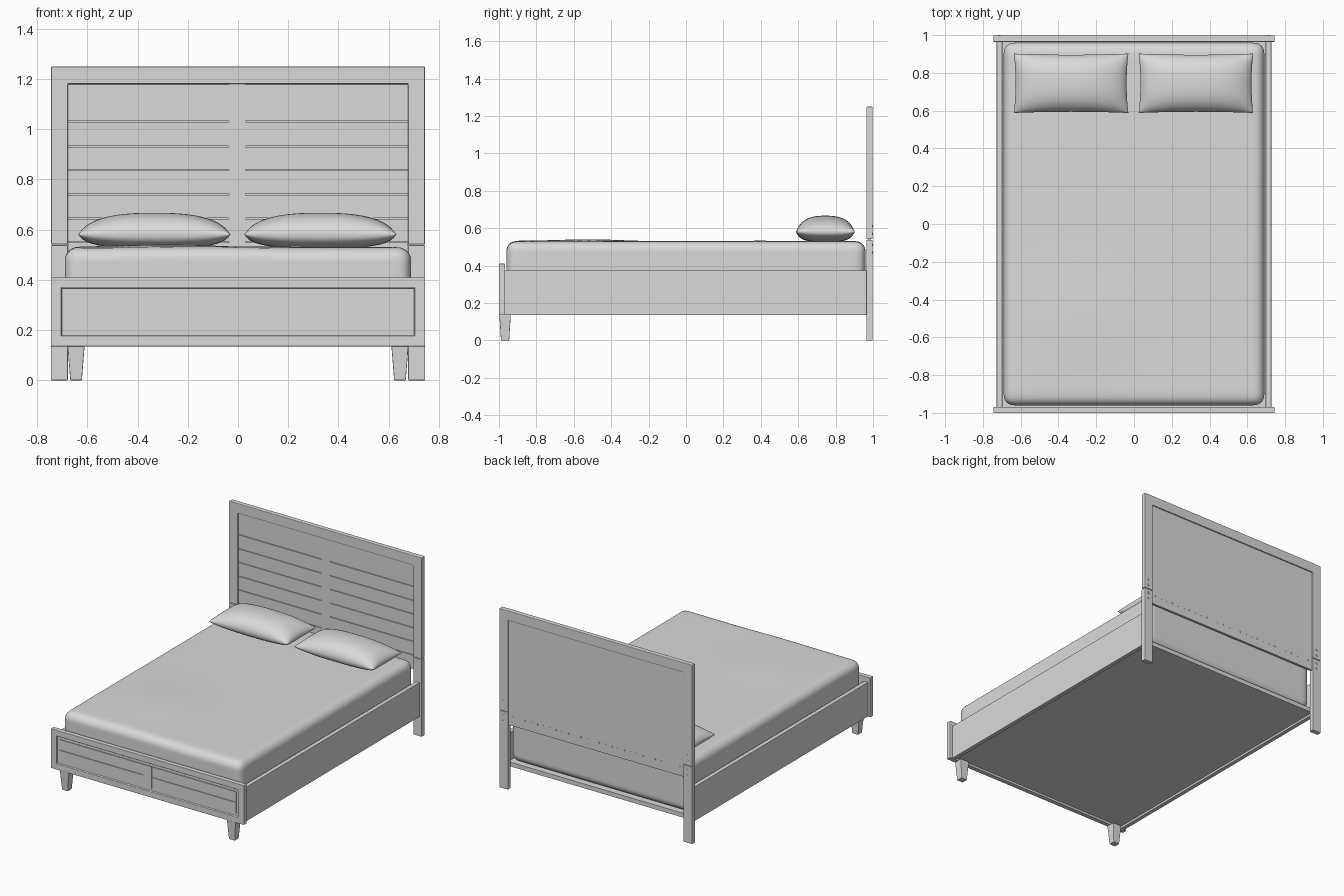
import bpy, bmesh, math
from mathutils import Vector

if "Cube" in bpy.data.objects:
    bpy.data.objects.remove(bpy.data.objects["Cube"])

grey = bpy.data.materials.new("plain grey")
grey.diffuse_color = (0.7, 0.7, 0.7, 1)
grey.use_nodes = True
grey.node_tree.nodes["Principled BSDF"].inputs["Base Color"].default_value = grey.diffuse_color


def finish(name, bm, bevel=0.0, smooth=False):
    bmesh.ops.recalc_face_normals(bm, faces=bm.faces[:])
    me = bpy.data.meshes.new(name)
    bm.to_mesh(me)
    bm.free()
    me.materials.append(grey)
    ob = bpy.data.objects.new(name, me)
    bpy.context.collection.objects.link(ob)
    if smooth:
        for p in me.polygons:
            p.use_smooth = True
    if bevel:
        mod = ob.modifiers.new("Bevel", 'BEVEL')
        mod.width = bevel
        mod.segments = 2
        mod.limit_method = 'ANGLE'
    return ob


def add_box(bm, x0, x1, y0, y1, z0, z1):
    vs = bmesh.ops.create_cube(bm, size=1)["verts"]
    for v in vs:
        v.co = Vector(((x0 + x1) / 2 + v.co.x * (x1 - x0),
                       (y0 + y1) / 2 + v.co.y * (y1 - y0),
                       (z0 + z1) / 2 + v.co.z * (z1 - z0)))
    return vs


def box(name, *dims, bevel=0.0):
    bm = bmesh.new()
    add_box(bm, *dims)
    return finish(name, bm, bevel)


# Headboard frame: upside-down U outline given thickness
bm = bmesh.new()
outline = [(-.745, .541), (-.745, 1.25), (.745, 1.25), (.745, .541),
           (.678, .541), (.678, 1.18), (-.678, 1.18), (-.678, .541)]
face = bm.faces.new([bm.verts.new((x, .964, z)) for x, z in outline])
ext = bmesh.ops.extrude_face_region(bm, geom=[face])["geom"]
for v in ext:
    if isinstance(v, bmesh.types.BMVert):
        v.co.y = .998
finish("headboard_frame", bm, .004)

# Headboard backing, centre stile and grooved planks
box("headboard_backing", -.68, .68, .979, .990, .45, 1.182)
box("headboard_stile", -.036, .030, .972, .980, .45, 1.18)
bm = bmesh.new()
cuts = [.45, .55, .645, .741, .837, .932, 1.03, 1.18]
for z0, z1 in zip(cuts, cuts[1:]):
    for x0, x1 in ((-.678, -.036), (.030, .678)):
        add_box(bm, x0, x1, .972, .980, z0 + .002, z1 - .002)
finish("headboard_planks", bm)

# Row of screws along the lower back of the headboard
bm = bmesh.new()
for i in range(28):
    add_box(bm, -.652 + i * .048, -.644 + i * .048, .989, .992, .508, .516)
finish("headboard_screws", bm)

# Side rails, headboard legs, bolts and tapered front legs, mirrored left and right
for side, s in (("left", -1), ("right", 1)):
    a, b = sorted((s * .678, s * .745))
    box("headboard_leg_" + side, a, b, .964, .998, 0, .538, bevel=.003)
    a, b = sorted((s * .697, s * .727))
    box("side_rail_" + side, a, b, -.972, .966, .135, .375, bevel=.003)
    bm = bmesh.new()
    for z in (.47, .51, .57, .61):
        add_box(bm, s * .712 - .006, s * .712 + .006, .997, 1.0, z - .006, z + .006)
    finish("headboard_bolts_" + side, bm)
    bm = bmesh.new()
    for v in add_box(bm, s * .645 - .034, s * .645 + .034, -.998, -.937, 0, .137):
        if v.co.z < .01:
            v.co.x = s * .645 + (v.co.x - s * .645) * .68
            v.co.y = -.967 + (v.co.y + .967) * .72
    finish("front_leg_" + side, bm, .003)

# Footboard: slab with a recessed front panel
bm = bmesh.new()
add_box(bm, -.745, .745, -1.0, -.968, .135, .41)
bm.normal_update()
front = [f for f in bm.faces if f.normal.y < -.9]
bmesh.ops.inset_region(bm, faces=front, thickness=.058)
bmesh.ops.inset_region(bm, faces=front, thickness=.004, depth=-.010)
finish("footboard", bm, .002)

# Footboard planks and stile inside the recess
bm = bmesh.new()
for x0, x1 in ((-.683, -.036), (.031, .683)):
    for z0, z1 in ((.197, .273), (.277, .348)):
        add_box(bm, x0, x1, -.995, -.989, z0, z1)
add_box(bm, -.036, .029, -.995, -.989, .197, .348)
finish("footboard_planks", bm)

# Platform under the mattress
box("platform", -.70, .70, -.97, .966, .15, .18)

# Mattress: rounded box with a soft uneven top
bm = bmesh.new()
bmesh.ops.create_cube(bm, size=2)
bmesh.ops.subdivide_edges(bm, edges=bm.edges[:], cuts=35, use_grid_fill=True)
half, r = Vector((.69, .96, .175)), .055
for v in bm.verts:
    p = Vector([math.sin(c * math.pi / 2) * h for c, h in zip(v.co, half)])
    inner = Vector([max(-(h - r), min(h - r, c)) for c, h in zip(p, half)])
    d = p - inner
    if d.length > 1e-6:
        p = inner + d.normalized() * max(abs(c) for c in d)
    if p.z > .1:
        p.z += .010 * math.exp(-((p.x + .25) / .3) ** 2 - ((p.y + .5) / .25) ** 2)
        p.z += .003 * math.sin(5 * p.x + 4 * p.y) * max(0, 1 - abs(p.x) / .69)
    v.co = p + Vector((0, 0, .355))
finish("mattress", bm, smooth=True)

# Pillows: two puffed sheets meeting at a seam, with pointed corners
for side, cx in (("left", -.333), ("right", .328)):
    bm = bmesh.new()
    for top in (True, False):
        vs = bmesh.ops.create_grid(bm, x_segments=32, y_segments=24, size=1)["verts"]
        for v in vs:
            u, w = (math.sin(c * math.pi / 2) for c in v.co.xy)
            puff = max(0, (1 - abs(u) ** 2.6) * (1 - abs(w) ** 2.6))
            z = .085 * puff ** .55 if top else -.058 * puff ** .4
            v.co = Vector((cx + u * .303 * (1 - .03 * (1 - w * w)),
                           .745 + w * .157 * (1 - .04 * (1 - u * u)), .582 + z))
    bmesh.ops.remove_doubles(bm, verts=bm.verts[:], dist=.00005)
    finish("pillow_" + side, bm, smooth=True)
